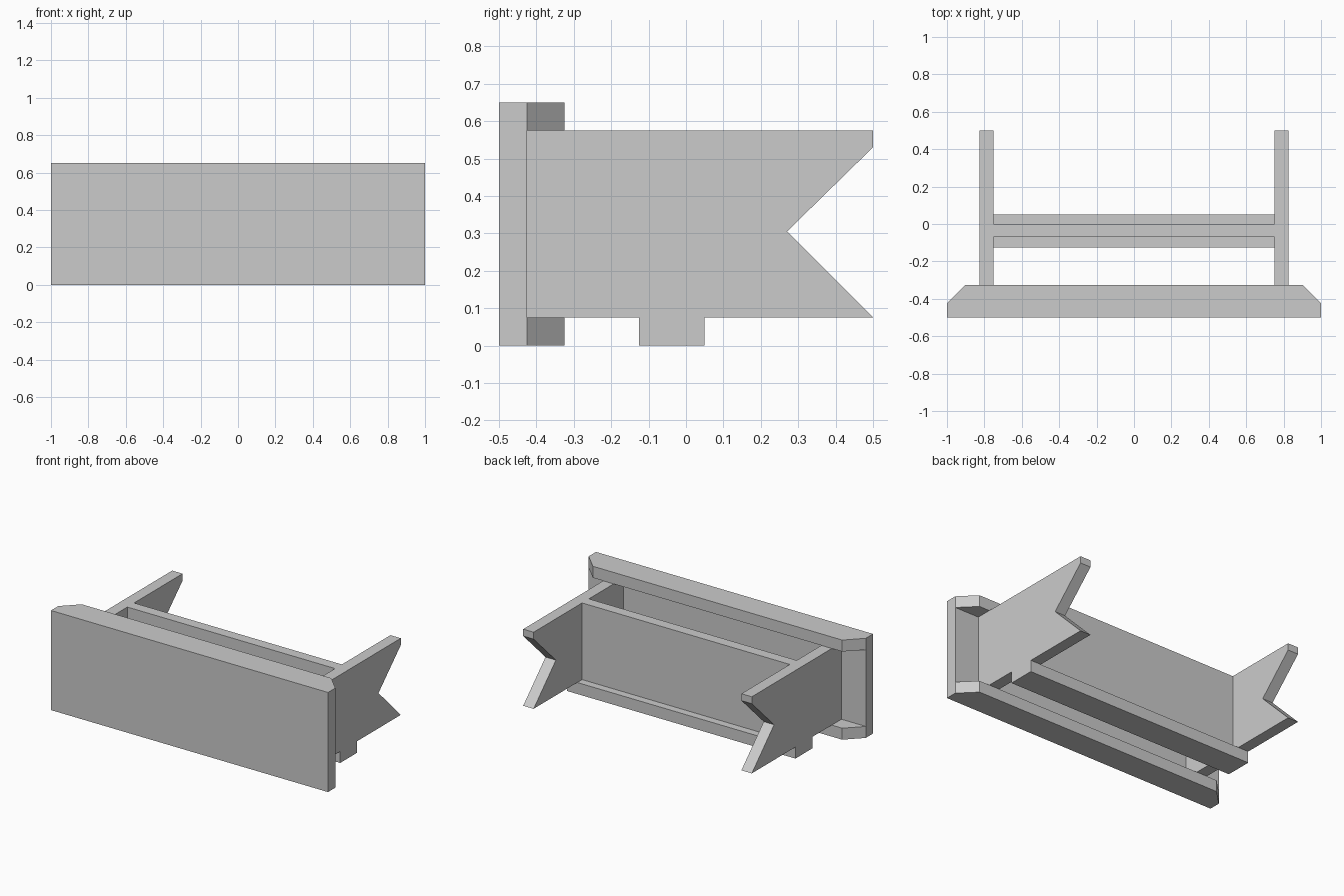
import bpy
import bmesh
from mathutils import Vector

cube = bpy.data.objects.get("Cube")
if cube:
    bpy.data.objects.remove(cube, do_unlink=True)

# Single plain finish
GREY = (0.6, 0.6, 0.6, 1.0)
mat = bpy.data.materials.new("light_grey")
mat.use_nodes = True
mat.diffuse_color = GREY
mat.node_tree.nodes["Principled BSDF"].inputs["Base Color"].default_value = GREY


def prism(name, points, depth):
    """Extrude a closed outline along the depth vector."""
    bm = bmesh.new()
    face = bm.faces.new([bm.verts.new(p) for p in points])
    ext = bmesh.ops.extrude_face_region(bm, geom=[face])
    moved = [g for g in ext["geom"] if isinstance(g, bmesh.types.BMVert)]
    bmesh.ops.translate(bm, verts=moved, vec=Vector(depth))
    bmesh.ops.recalc_face_normals(bm, faces=bm.faces)
    mesh = bpy.data.meshes.new(name)
    bm.to_mesh(mesh)
    bm.free()
    mesh.materials.append(mat)
    obj = bpy.data.objects.new(name, mesh)
    bpy.context.scene.collection.objects.link(obj)
    return obj


def box(name, x, y, z):
    """Box from (min, max) pairs."""
    base = [(x[0], y[0], z[0]), (x[1], y[0], z[0]),
            (x[1], y[1], z[0]), (x[0], y[1], z[0])]
    return prism(name, base, (0, 0, z[1] - z[0]))


HEIGHT, RAIL = 0.65, 0.075
BOARD_BACK, RAIL_BACK = -0.425, -0.325
INNER, OUTER = 0.75, 0.825
TOP = HEIGHT - RAIL

# Front board
box("front_board", (-1, 1), (-0.5, BOARD_BACK), (0, HEIGHT))

# Rails behind the board with chamfered ends
for name, z in (("bottom_rail", 0), ("top_rail", TOP)):
    outline = [(-1, BOARD_BACK, z), (1, BOARD_BACK, z),
               (0.9, RAIL_BACK, z), (-0.9, RAIL_BACK, z)]
    prism(name, outline, (0, 0, RAIL))

# Side panels with a notched back edge
profile = [(BOARD_BACK, RAIL), (0.5, RAIL), (0.27, 0.305),
           (0.5, 0.53), (0.5, TOP), (BOARD_BACK, TOP)]
for name, x in (("left_side_panel", INNER), ("right_side_panel", -OUTER)):
    prism(name, [(x, y, z) for y, z in profile], (OUTER - INNER, 0, 0))

# Upright cross panel and the wider foot bar below it
box("cross_panel", (-INNER, INNER), (-0.07, 0), (RAIL, TOP))
box("foot_bar", (-OUTER, OUTER), (-0.125, 0.05), (0, RAIL))
